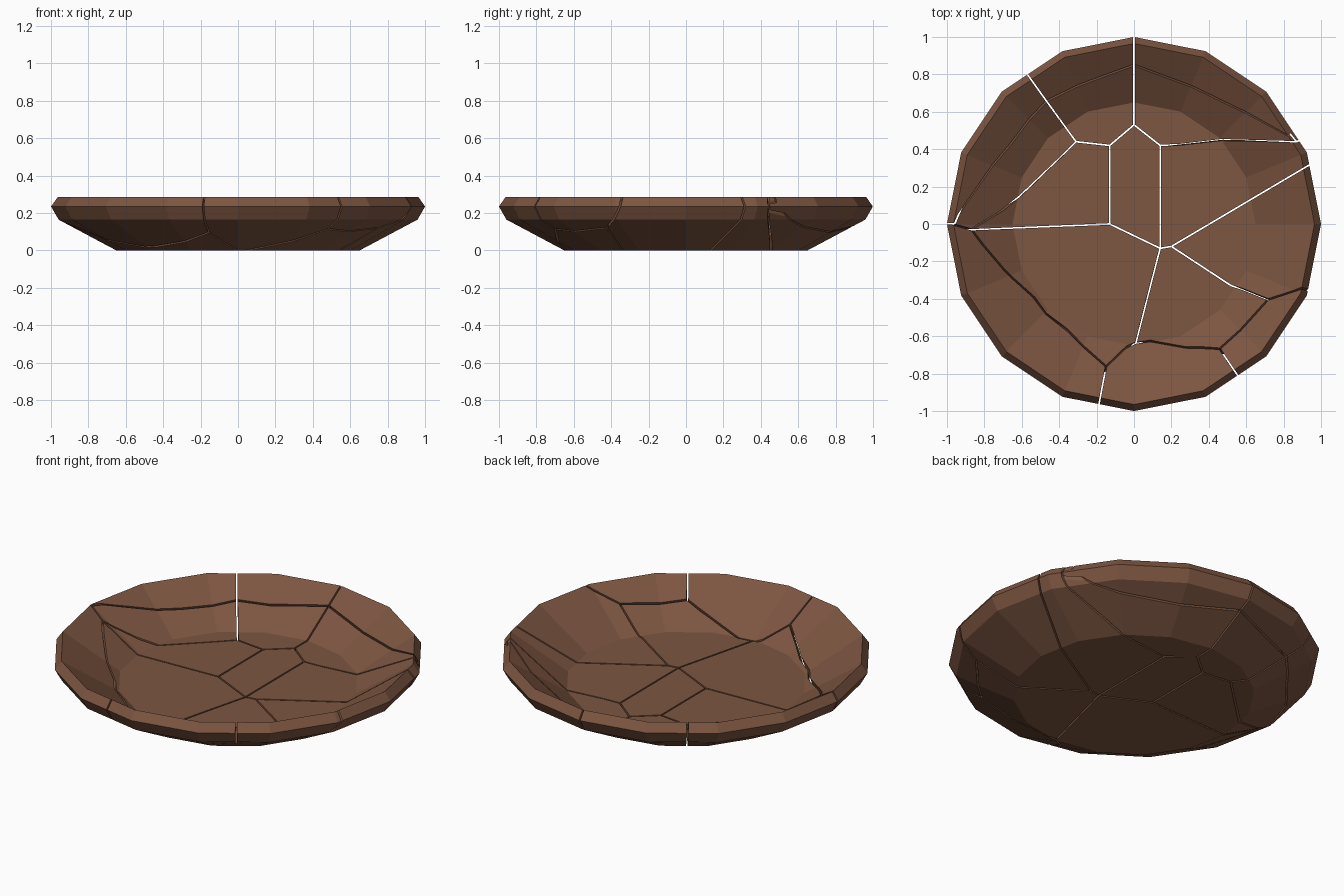
import bpy, bmesh, math
from mathutils import Vector

if "Cube" in bpy.data.objects:
    bpy.data.objects.remove(bpy.data.objects["Cube"])

clay = bpy.data.materials.new("brown clay")
clay.diffuse_color = (0.205, 0.092, 0.053, 1)
clay.use_nodes = True
clay.node_tree.nodes["Principled BSDF"].inputs["Base Color"].default_value = clay.diffuse_color

SIDES, GAP = 16, 0.0045
# plate cross-section: underside, wall, rim, inner wall, floor
PROFILE = [(0.65, 0), (0.96, 0.165), (1.0, 0.235), (0.965, 0.285), (0.65, 0.08)]

# crack junctions seen from above; r* points lie beyond the rim
P = dict(
    a=(0.14, -0.13), b=(0.14, 0.42), c=(0, 0.53), d=(-0.13, 0.42), e=(-0.13, 0),
    f=(-0.31, 0.44), g=(-0.47, 0.66), h=(-0.87, -0.03), i=(0.01, -0.635),
    j=(-0.15, -0.765), k=(0.46, -0.67), l=(0.72, -0.405), m=(0.20, -0.12), n=(0, 0.85),
    # bends along the cracks
    fh=(-0.61, 0.15), hj=(-0.47, -0.48), hj2=(-0.70, -0.24), ml=(0.52, -0.33),
    gr=(-0.67, 0.42), nr=(0.58, 0.605), br=(0.47, 0.45), ki=(0.28, -0.66),
    q2=(0.87, 0.44), q7=(-0.96, 0.0),
    r1=(0, 1.35), r2=(1.23, 0.63), r3=(1.3, 0.53), r4=(1.35, -0.25), r5=(0.75, -1.1),
    r6=(-0.27, -1.4), r7=(-1.4, 0.02), r8=(-0.82, 1.15))

SHARDS = {
    "floor_centre": "a b c d e",
    "right_upper": "a m r3 r2 q2 br b",
    "right_rim": "m ml l r4 r3",
    "front_floor": "a i ki k l ml m",
    "front_right_rim": "l k r5 r4",
    "front_rim": "k ki i j r6 r5",
    "left_front_floor": "e h hj2 hj j i a",
    "front_left_rim": "j hj hj2 h q7 r7 r6",
    "left_floor": "e d f fh h",
    "left_wall": "f g gr q7 h fh",
    "left_rim": "g r8 r7 q7 gr",
    "back_left_floor": "d c n g f",
    "back_left_rim": "g n r1 r8",
    "back_right_rim": "n nr q2 r2 r1",
    "back_right_floor": "c b br q2 nr n",
}


def new_object(name, bm):
    bmesh.ops.recalc_face_normals(bm, faces=bm.faces)
    me = bpy.data.meshes.new(name)
    bm.to_mesh(me)
    bm.free()
    ob = bpy.data.objects.new(name, me)
    bpy.context.collection.objects.link(ob)
    return ob


def whole_plate():
    bm = bmesh.new()
    rings = [[bm.verts.new((r * math.cos(s * math.tau / SIDES), r * math.sin(s * math.tau / SIDES), z))
              for s in range(SIDES)] for r, z in PROFILE]
    for lo, hi in zip(rings, rings[1:]):
        for s in range(SIDES):
            t = (s + 1) % SIDES
            bm.faces.new((lo[s], lo[t], hi[t], hi[s]))
    bm.faces.new(rings[0][::-1])
    bm.faces.new(rings[-1])
    return new_object("whole_plate", bm)


def inset(points):
    """Shrink an outline by the crack half-width."""
    area = sum(p.x * q.y - q.x * p.y for p, q in zip(points, points[1:] + points[:1]))
    if area < 0:
        points = points[::-1]
    out = []
    for n, p in enumerate(points):
        d1 = (p - points[n - 1]).normalized()
        d2 = (points[(n + 1) % len(points)] - p).normalized()
        n1, n2 = Vector((-d1.y, d1.x)), Vector((-d2.y, d2.x))
        out.append(p + (n1 + n2) * GAP / max(0.25, 1 + n1.dot(n2)))
    return out


def crack_line(p, z):
    """Point at height z on the crack edge; cracks in the wall lean outward going down."""
    r = p.length
    lean = 0.05 * min(1, max(0, (r - 0.62) / 0.12))
    if r > 0.94 or lean == 0:
        return (p.x, p.y, z)
    z_in = 0.08 + max(0, r - 0.65) * 0.65
    z_out = max(0, r * (1 + lean) - 0.65) * 0.53
    s = 1 + lean * (z_in - z) / (z_in - z_out)
    return (p.x * s, p.y * s, z)


def cutter(name, keys):
    pts = inset([Vector(P[key]) for key in keys.split()])
    bm = bmesh.new()
    lo = [bm.verts.new(crack_line(p, -0.03)) for p in pts]
    hi = [bm.verts.new(crack_line(p, 0.31)) for p in pts]
    bm.faces.new(lo[::-1])
    bm.faces.new(hi)
    for n in range(len(pts)):
        t = (n + 1) % len(pts)
        bm.faces.new((lo[n], lo[t], hi[t], hi[n]))
    bmesh.ops.triangulate(bm, faces=bm.faces, quad_method='SHORT_EDGE')
    ob = new_object(name + "_cutter", bm)
    ob.hide_render = True
    return ob


# break the plate into shards
plate = whole_plate()
for name, keys in SHARDS.items():
    cut = cutter(name, keys)
    mod = plate.modifiers.new("break", 'BOOLEAN')
    mod.operation, mod.solver, mod.object = 'INTERSECT', 'EXACT', cut
    dg = bpy.context.evaluated_depsgraph_get()
    me = bpy.data.meshes.new_from_object(plate.evaluated_get(dg))
    me.materials.clear()
    me.materials.append(clay)
    shard = bpy.data.objects.new(name + "_shard", me)
    bpy.context.collection.objects.link(shard)
    plate.modifiers.remove(mod)
    bpy.data.objects.remove(cut)
bpy.data.objects.remove(plate)
